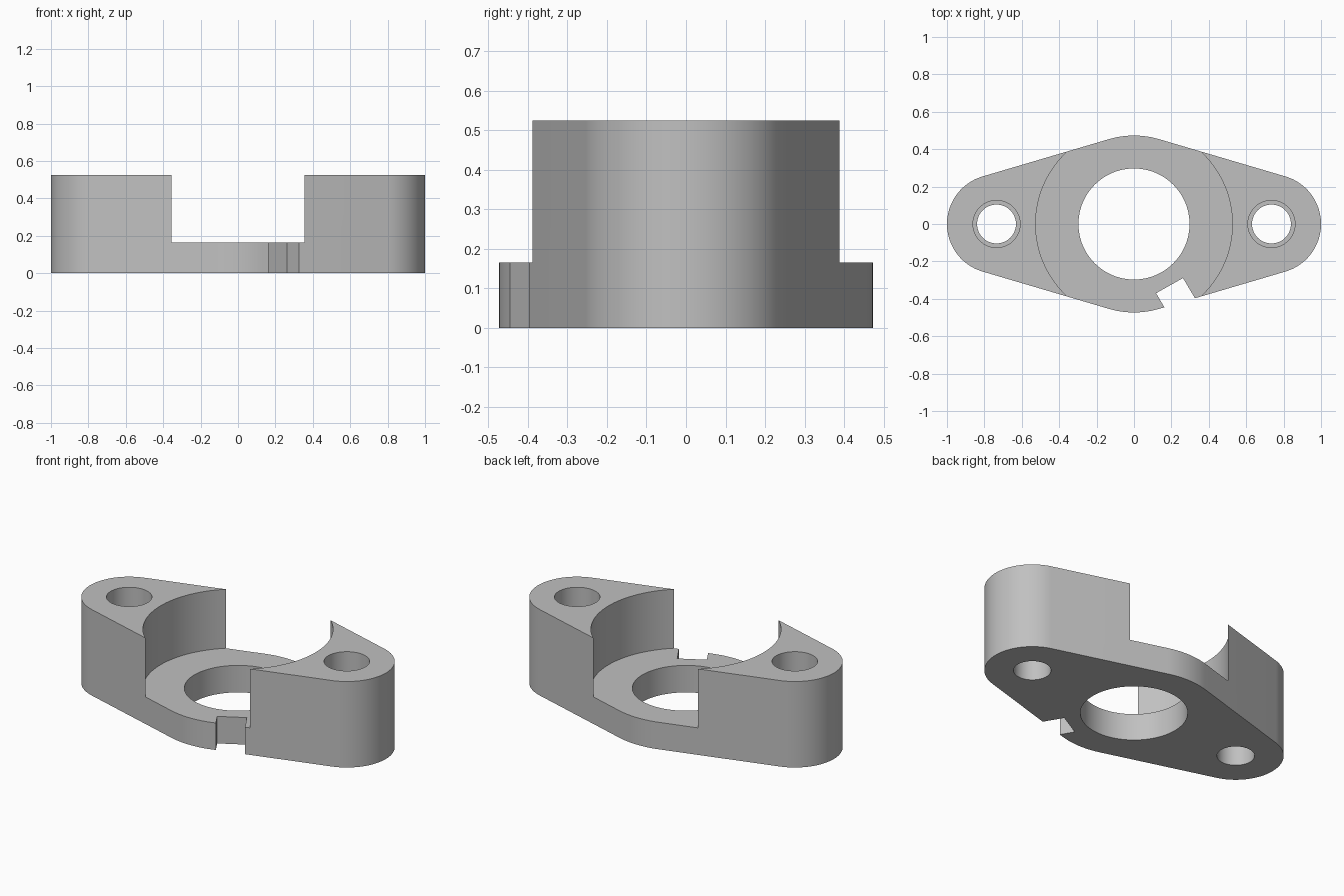
import bpy, bmesh, math

if "Cube" in bpy.data.objects:
    bpy.data.objects.remove(bpy.data.objects["Cube"])

END_X, END_R, MID_R = 0.735, 0.265, 0.473   # ear centre, ear radius, middle radius
HEIGHT, FLOOR = 0.525, 0.165                # ear height, flange thickness
POCKET_R, BORE_R = 0.526, 0.297
HEAD_R, BOLT_R = 0.126, 0.104
LEDGE = 0.165                               # ledge inside the bolt holes

grey = bpy.data.materials.new("plain grey")
grey.diffuse_color = (0.53, 0.53, 0.53, 1)
grey.use_nodes = True
grey.node_tree.nodes["Principled BSDF"].inputs["Base Color"].default_value = grey.diffuse_color


def arc(cx, r, a0, a1, n):
    return [(cx + r * math.cos(a0 + (a1 - a0) * i / n),
             r * math.sin(a0 + (a1 - a0) * i / n)) for i in range(n + 1)]


def circle(cx, r, n=96):
    return arc(cx, r, 0, 2 * math.pi, n)[:-1]


def prism(name, outline, z0, z1):
    bm = bmesh.new()
    face = bm.faces.new([bm.verts.new((x, y, z0)) for x, y in outline])
    top = bmesh.ops.extrude_face_region(bm, geom=[face])["geom"]
    bmesh.ops.translate(bm, vec=(0, 0, z1 - z0),
                        verts=[v for v in top if isinstance(v, bmesh.types.BMVert)])
    bmesh.ops.recalc_face_normals(bm, faces=bm.faces)
    mesh = bpy.data.meshes.new(name)
    bm.to_mesh(mesh)
    bm.free()
    mesh.materials.append(grey)
    obj = bpy.data.objects.new(name, mesh)
    bpy.context.collection.objects.link(obj)
    return obj


# Flange body: rounded ears joined by tangents to a rounded middle
t = math.pi / 2 - math.asin((MID_R - END_R) / END_X)
outline = (arc(END_X, END_R, -t, t, 48)
           + arc(0, MID_R, t, math.pi - t, 20)
           + arc(-END_X, END_R, math.pi - t, math.pi + t, 48)
           + arc(0, MID_R, math.pi + t, 2 * math.pi - t, 20))
body = prism("flange_body", outline, 0, HEIGHT)

# Cutters: round pocket, central bore, slanted edge notch, stepped bolt holes
notch = [(0.118, -0.37), (0.262, -0.289), (0.382, -0.492), (0.238, -0.573)]
cutters = [
    prism("pocket_cutter", circle(0, POCKET_R, 128), FLOOR, 1),
    prism("bore_cutter", circle(0, BORE_R), -0.2, 0.4),
    prism("notch_cutter", notch, -0.2, FLOOR + 0.02),
]
for side in (-1, 1):
    cutters.append(prism("bolt_cutter", circle(side * END_X, BOLT_R, 64), -0.2, 1))
    cutters.append(prism("head_cutter", circle(side * END_X, HEAD_R, 64), LEDGE, 1))

# Keep the notch cutter inside the pocket so the ear wall stays whole
trim = cutters[2].modifiers.new("trim", "BOOLEAN")
trim.operation, trim.solver = "INTERSECT", "EXACT"
trim.object = prism("notch_limit", circle(0, POCKET_R, 128), -0.5, 1)
trim.object.hide_render = True

bpy.context.view_layer.objects.active = body
for cutter in cutters:
    cutter.hide_render = True
    mod = body.modifiers.new("cut", "BOOLEAN")
    mod.operation, mod.solver, mod.object = "DIFFERENCE", "EXACT", cutter
    bpy.ops.object.modifier_apply(modifier=mod.name)

# Remove the helpers and smooth the round walls
for helper in cutters + [trim.object]:
    bpy.data.objects.remove(helper)
bpy.ops.object.select_all(action="DESELECT")
body.select_set(True)
bpy.ops.object.shade_smooth_by_angle(angle=math.radians(30))
